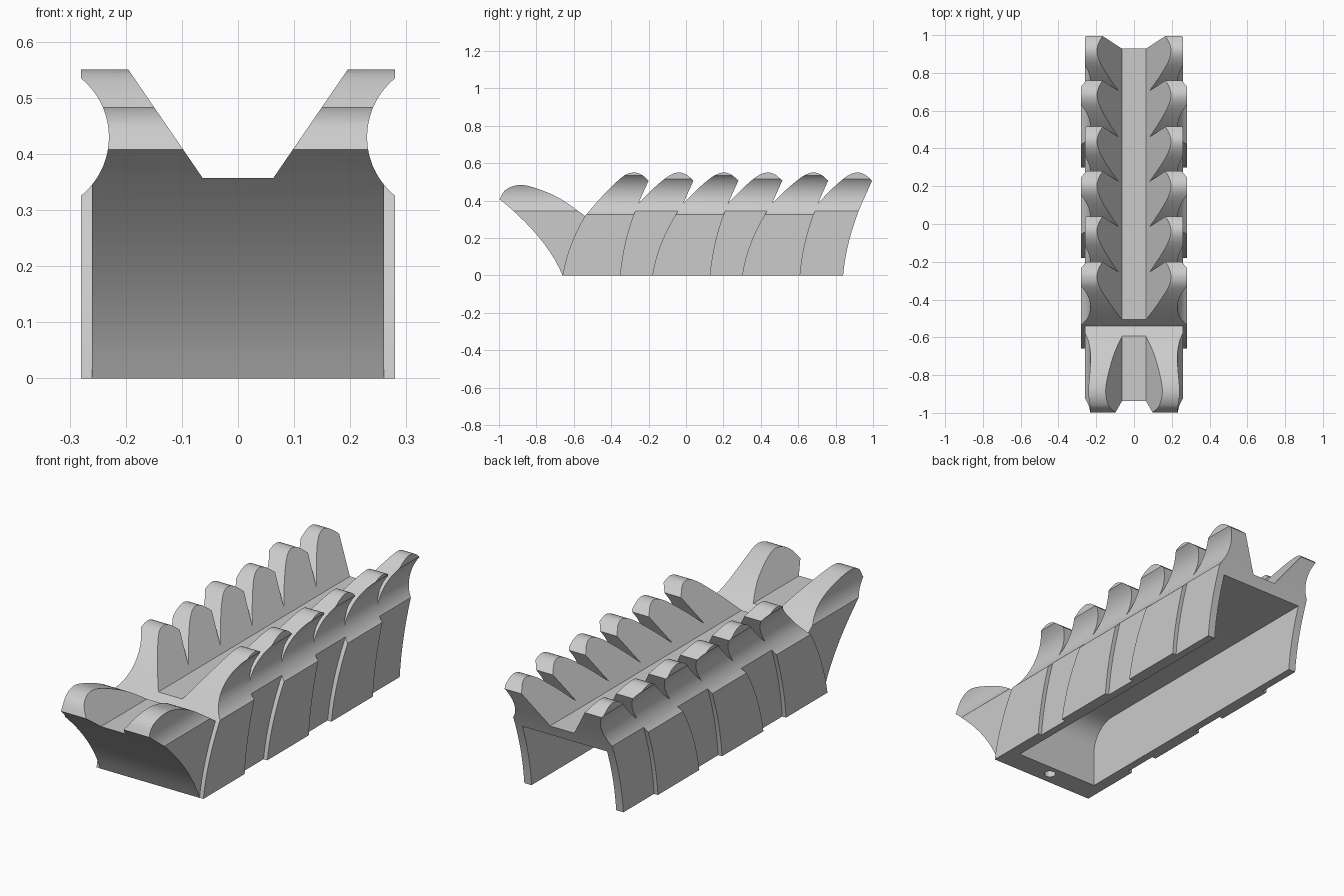
import bpy, math

cube = bpy.data.objects.get("Cube")
if cube:
    bpy.data.objects.remove(cube, do_unlink=True)

grey = bpy.data.materials.new("light_grey")
grey.use_nodes = True
grey.diffuse_color = (0.6, 0.6, 0.6, 1)
grey.node_tree.nodes["Principled BSDF"].inputs["Base Color"].default_value = (0.6, 0.6, 0.6, 1)


def add(name, verts, faces):
    mesh = bpy.data.meshes.new(name)
    mesh.from_pydata(verts, [], faces)
    mesh.materials.append(grey)
    obj = bpy.data.objects.new(name, mesh)
    bpy.context.collection.objects.link(obj)
    return obj


def prism(name, outline, start, end, axis="x"):
    """Extrude a closed 2D outline along x, y or z."""
    n = len(outline)
    place = {"x": lambda a, b, t: (t, a, b),
             "y": lambda a, b, t: (a, t, b),
             "z": lambda a, b, t: (a, b, t)}[axis]
    verts = [place(a, b, t) for t in (start, end) for a, b in outline]
    faces = [tuple(range(n))[::-1], tuple(range(n, 2 * n))]
    faces += [(i, (i + 1) % n, n + (i + 1) % n, n + i) for i in range(n)]
    obj = add(name, verts, faces)
    bpy.context.view_layer.objects.active = obj
    bpy.ops.object.mode_set(mode="EDIT")
    bpy.ops.mesh.select_all(action="SELECT")
    bpy.ops.mesh.normals_make_consistent(inside=False)
    bpy.ops.object.mode_set(mode="OBJECT")
    return obj


def circle(cx, cy, r, n):
    return [(cx + r * math.cos(math.tau * i / n), cy + r * math.sin(math.tau * i / n))
            for i in range(n)]


def smooth_path(points, steps=5):
    """Catmull-Rom curve through the points."""
    p = [points[0]] + points + [points[-1]]
    out = []
    for a, b, c, d in zip(p, p[1:], p[2:], p[3:]):
        for i in range(steps):
            t = i / steps
            out.append(tuple(0.5 * (2 * b[k] + (c[k] - a[k]) * t
                             + (2 * a[k] - 5 * b[k] + 4 * c[k] - d[k]) * t * t
                             + (3 * b[k] - a[k] - 3 * c[k] + d[k]) * t ** 3) for k in (0, 1)))
    return out + [points[-1]]


def combine(target, tool, operation):
    mod = target.modifiers.new(operation, "BOOLEAN")
    mod.operation, mod.object, mod.solver = operation, tool, "EXACT"
    bpy.context.view_layer.objects.active = target
    bpy.ops.object.modifier_apply(modifier=mod.name)
    bpy.data.objects.remove(tool, do_unlink=True)


# Segment edges: foot position and tooth tip position along the length
NOTCH, TIP = 0.385, 0.507
feet = [-0.35, -0.18, 0.13, 0.30, 0.61, 0.84]
tips = [-0.20, 0.04, 0.28, 0.515, 0.76, 0.995]


def rear_edge(foot, tip, n=8):
    """Leaning rear edge of a segment, from foot up to the notch."""
    end = tip - 0.055
    return [(foot + (end - foot) * (0.35 * t + 0.65 * t * t), NOTCH * t)
            for t in (i / n for i in range(n + 1))]


edges = [rear_edge(f, t) for f, t in zip(feet, tips)]
first_edge = [(-0.66 + 0.12 * (0.45 * t + 0.55 * t * t), 0.318 * t)
              for t in (i / 8 for i in range(9))]
fronts = [first_edge] + edges[:-1]


# Tooth crest from the notch in front of it to its tip
def crest(i):
    start, tip = fronts[i][-1], tips[i]
    middle = (start[0] * 0.5 + (tip - 0.14) * 0.5, start[1] * 0.45 + 0.525 * 0.55)
    return smooth_path([start, middle, (tip - 0.14, 0.527), (tip - 0.085, 0.55),
                        (tip - 0.04, 0.54), (tip, TIP)])


# Main body: raked nose, front hump, row of teeth, leaning tail
nose = [(-0.66 - 0.41 * z - 1.02 * z * z, z) for z in (0.408 * i / 10 for i in range(11))]
hump = smooth_path([nose[-1], (-0.965, 0.457), (-0.90, 0.483), (-0.82, 0.472),
                    (-0.68, 0.415), first_edge[-1]])
outline = nose + hump[1:]
for i in range(6):
    outline += crest(i)[1:]
    if i < 5:
        outline.append(edges[i][-1])
outline += edges[-1][::-1]
body = prism("toothed_cover", outline, -0.26, 0.26)

# Raised side bands on every other segment
for i in (0, 2, 4):
    band = fronts[i] + crest(i)[1:] + edges[i][::-1]
    for side in (-1, 1):
        plate = prism("side_band", band, side * 0.21, side * 0.28)
        combine(body, plate, "UNION")

# Concave waist along both sides
for side in (-1, 1):
    waist = prism("waist_cutter", circle(side * 0.365, 0.43, 0.135, 64), -1.3, 1.3, "y")
    combine(body, waist, "DIFFERENCE")

# Flat-bottomed sighting groove along the top
groove = [(-0.063, 0.357), (0.063, 0.357), (0.231, 0.602), (-0.231, 0.602)]
combine(body, prism("groove_cutter", groove, -1.3, 1.3, "y"), "DIFFERENCE")

# Inner cavity, open below and at the rear, with a rounded front corner
cavity = [(-0.55, -0.1)]
cavity += [(-0.42 - 0.13 * math.cos(a), 0.175 + 0.13 * math.sin(a))
           for a in (math.pi / 2 * i / 12 for i in range(13))]
cavity += [(1.3, 0.305), (1.3, -0.1)]
combine(body, prism("cavity_cutter", cavity, -0.222, 0.222), "DIFFERENCE")

# Pin hole under the nose
combine(body, prism("hole_cutter", circle(0, -0.6, 0.026, 32), -0.1, 0.15, "z"), "DIFFERENCE")

# Smooth curves, crisp edges
bpy.ops.object.select_all(action="DESELECT")
body.select_set(True)
bpy.context.view_layer.objects.active = body
bpy.ops.object.shade_smooth_by_angle(angle=math.radians(25))
